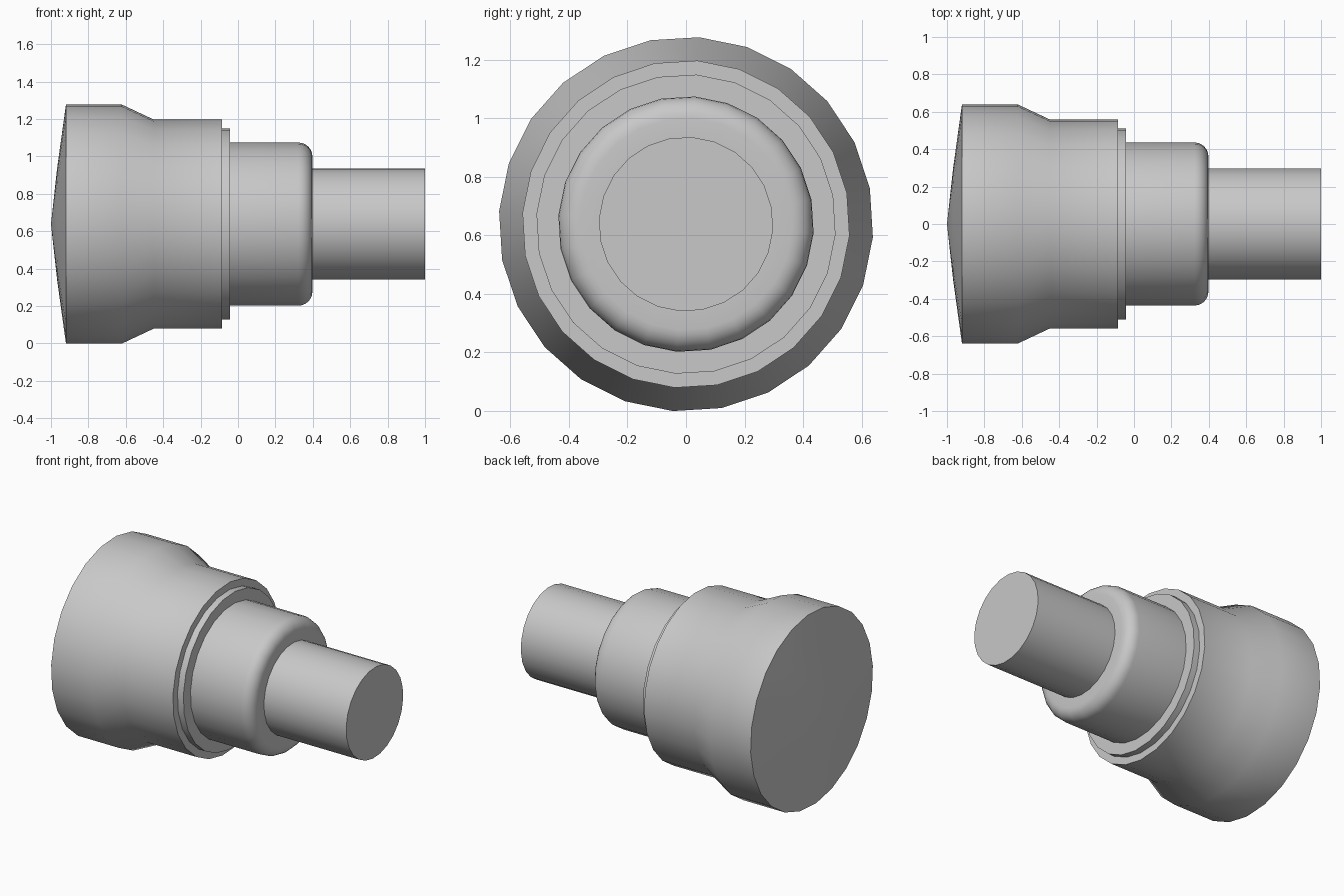
import bpy
import math

if "Cube" in bpy.data.objects:
    bpy.data.objects.remove(bpy.data.objects["Cube"], do_unlink=True)

SIDES = 24
AXIS_Z = 0.638
TURN = math.radians(4)

grey = bpy.data.materials.new("light_grey")
colour = (0.58, 0.58, 0.58, 1)
grey.diffuse_color = colour
grey.use_nodes = True
grey.node_tree.nodes["Principled BSDF"].inputs["Base Color"].default_value = colour


def lathe(name, profile):
    """Revolve (x, radius) points around the horizontal axis."""
    verts, rings, faces = [], [], []
    for x, r in profile:
        start = len(verts)
        if r == 0:
            verts.append((x, 0, AXIS_Z))
            rings.append([start] * SIDES)
            continue
        for k in range(SIDES):
            a = TURN + math.tau * k / SIDES
            verts.append((x, r * math.sin(a), AXIS_Z + r * math.cos(a)))
        rings.append(list(range(start, start + SIDES)))
    for p, q in zip(rings, rings[1:]):
        for k in range(SIDES):
            n = (k + 1) % SIDES
            # drop repeated corners at the axis
            faces.append(list(dict.fromkeys((p[k], q[k], q[n], p[n]))))
    mesh = bpy.data.meshes.new(name)
    mesh.from_pydata(verts, [], faces)
    mesh.materials.append(grey)
    obj = bpy.data.objects.new(name, mesh)
    bpy.context.collection.objects.link(obj)
    bpy.ops.object.select_all(action="DESELECT")
    obj.select_set(True)
    bpy.context.view_layer.objects.active = obj
    bpy.ops.object.shade_smooth_by_angle(angle=math.radians(35))
    return obj


R_COLLAR, R_SLEEVE, R_SHAFT = 0.512, 0.437, 0.298
X_STEP, X_COLLAR, X_SLEEVE, FILLET = -0.085, -0.042, 0.398, 0.075

# Flared housing with a shallow pointed end
lathe("housing", [(-1, 0), (-0.967, 0.3), (-0.92, 0.64), (-0.62, 0.64),
                  (-0.45, 0.56), (X_STEP, 0.56), (X_STEP, R_COLLAR)])

# Thin stepped collar
lathe("collar", [(X_STEP, R_COLLAR), (X_COLLAR, R_COLLAR), (X_COLLAR, R_SLEEVE)])

# Sleeve with a rounded shoulder
shoulder = [(X_SLEEVE - FILLET * (1 - math.sin(t)), R_SLEEVE - FILLET * (1 - math.cos(t)))
            for t in (math.pi / 2 * i / 6 for i in range(7))]
lathe("sleeve", [(X_COLLAR, R_SLEEVE)] + shoulder + [(X_SLEEVE, R_SHAFT)])

# Plain shaft with a flat end
lathe("shaft", [(X_SLEEVE, R_SHAFT), (1, R_SHAFT), (1, 0)])
